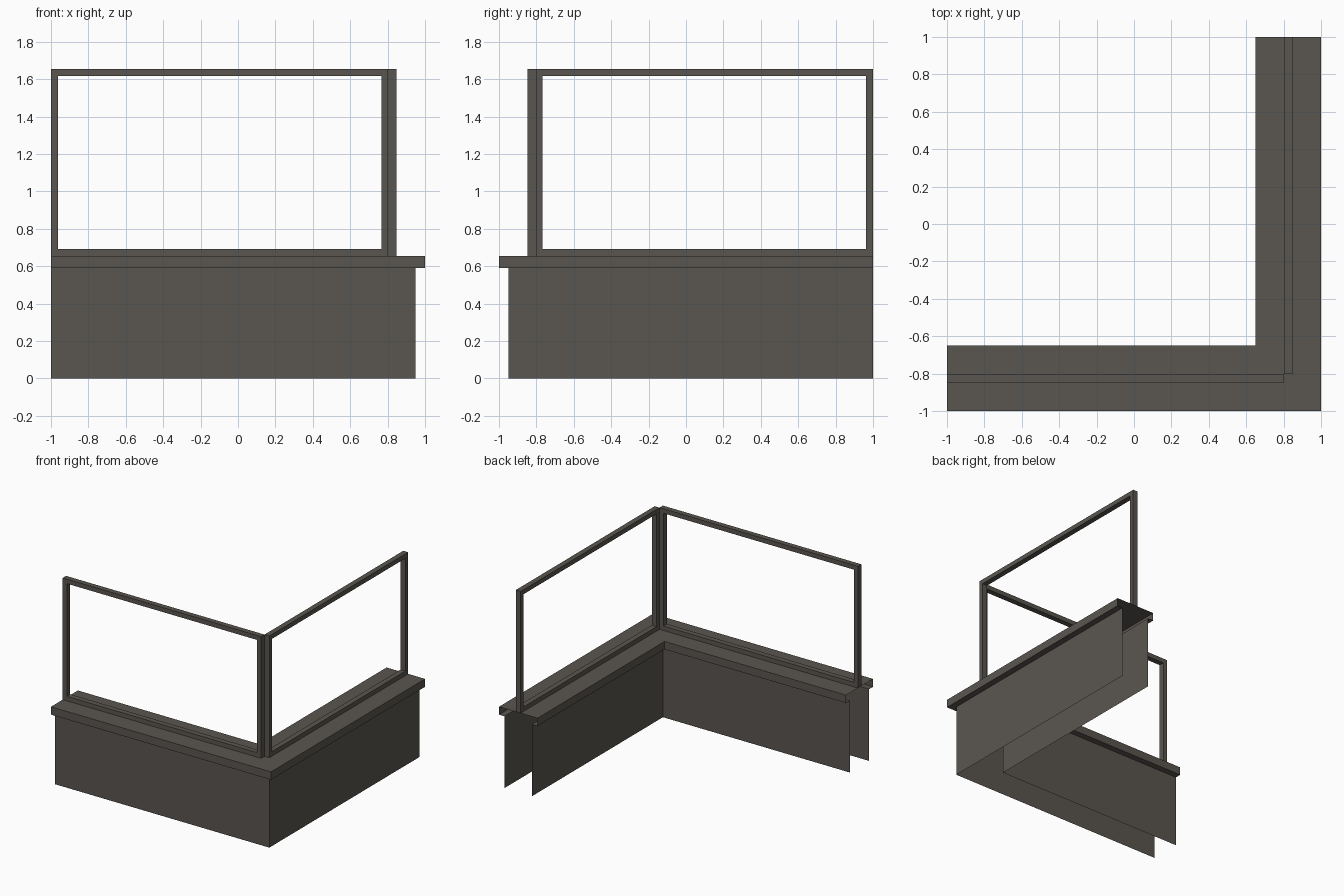
import bpy, bmesh

if "Cube" in bpy.data.objects:
    bpy.data.objects.remove(bpy.data.objects["Cube"])

mat = bpy.data.materials.new("dark warm grey")
mat.diffuse_color = (0.102, 0.092, 0.079, 1)
mat.use_nodes = True
mat.node_tree.nodes["Principled BSDF"].inputs["Base Color"].default_value = mat.diffuse_color


def finish(name, bm):
    me = bpy.data.meshes.new(name)
    bm.to_mesh(me)
    bm.free()
    me.materials.append(mat)
    ob = bpy.data.objects.new(name, me)
    bpy.context.collection.objects.link(ob)
    return ob


def corner_sweep(name, profile):
    """Sweep an open profile of (distance from centre, height) round the L corner."""
    bm = bmesh.new()
    rows = [[bm.verts.new(p) for p in ((-1, -d, z), (d, -d, z), (d, 1, z))]
            for d, z in profile]
    for a, b in zip(rows, rows[1:]):
        for i in range(2):
            bm.faces.new((a[i], a[i + 1], b[i + 1], b[i]))
    return finish(name, bm)


def window_frame(name, to_world):
    """Rectangular frame; u runs along the wall, v is depth, z is height."""
    u0, u1, z0, z1, t = -1.0, 0.803, SILL, TOP, 0.037
    outer = [(u0, z0), (u1, z0), (u1, z1), (u0, z1)]
    inner = [(u0 + t, z0 + t), (u1 - t, z0 + t), (u1 - t, z1 - t), (u0 + t, z1 - t)]
    bm = bmesh.new()
    rings = [[bm.verts.new(to_world(u, v, z)) for u, z in loop]
             for loop, v in ((outer, -0.847), (inner, -0.847),
                             (inner, -0.803), (outer, -0.803))]
    for k in range(4):
        a, b = rings[k], rings[(k + 1) % 4]
        for i in range(4):
            j = (i + 1) % 4
            bm.faces.new((a[i], a[j], b[j], b[i]))
    bmesh.ops.recalc_face_normals(bm, faces=bm.faces)
    return finish(name, bm)


LIP, SILL, TOP = 0.59, 0.655, 1.655

# Hollow corner wall: two thin skins, open at the ends and underneath
corner_sweep("outer_wall", [(0.95, 0), (0.95, LIP)])
corner_sweep("inner_wall", [(0.70, LIP), (0.70, 0)])

# Overhanging sill with turned-in lips
corner_sweep("sill", [(0.95, LIP), (1, LIP), (1, SILL),
                      (0.65, SILL), (0.65, LIP), (0.70, LIP)])

# Two window frames meeting at the corner, mirrored across the diagonal
window_frame("front_window_frame", lambda u, v, z: (u, v, z))
window_frame("side_window_frame", lambda u, v, z: (-v, -u, z))
